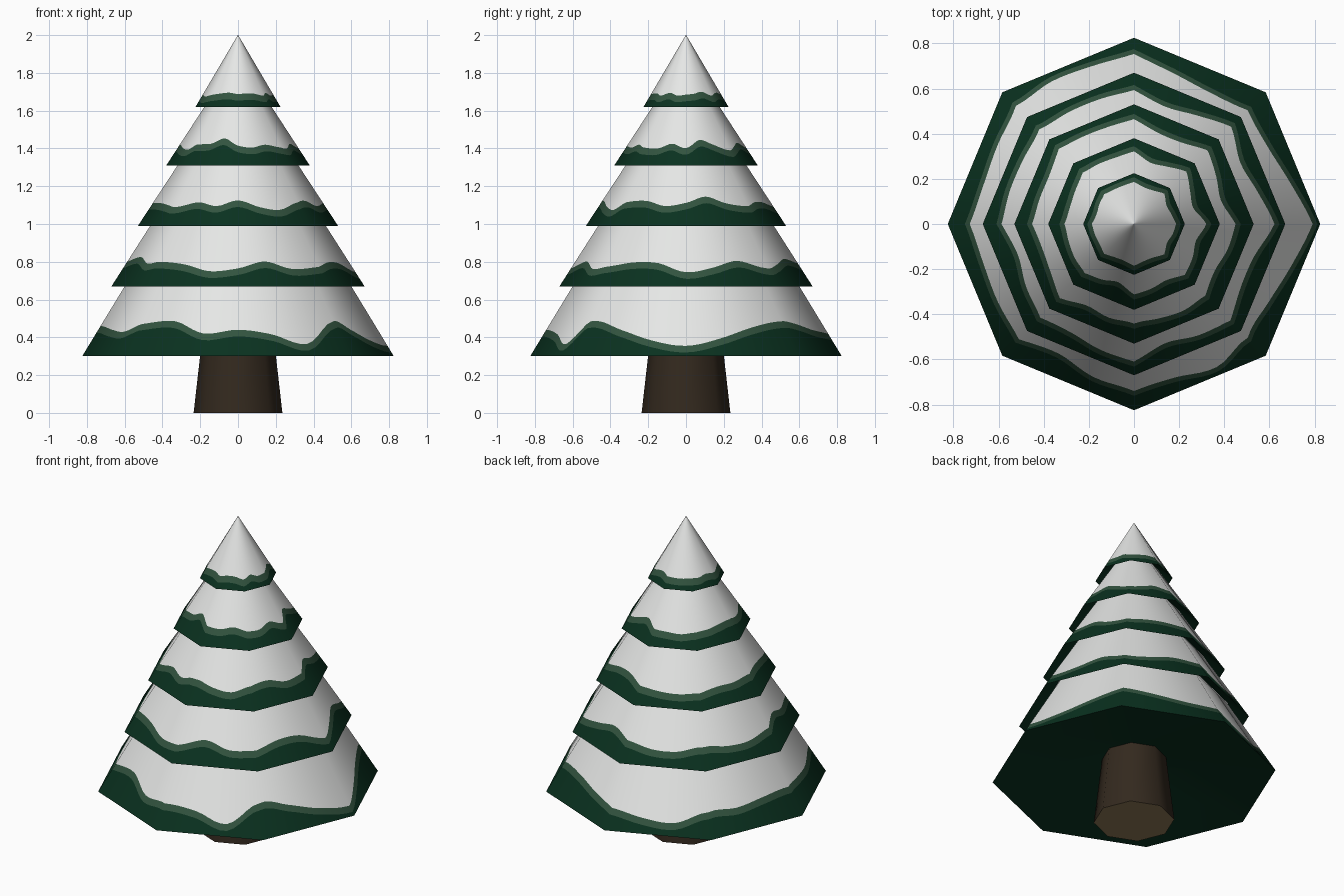
import bpy, math

if "Cube" in bpy.data.objects:
    bpy.data.objects.remove(bpy.data.objects["Cube"])

def material(name, rgb):
    m = bpy.data.materials.new(name)
    m.diffuse_color = (*rgb, 1)
    m.use_nodes = True
    m.node_tree.nodes["Principled BSDF"].inputs["Base Color"].default_value = m.diffuse_color
    return m

GREEN = material("dark_green", (0.003, 0.031, 0.014))
FROST = material("frosted_green", (0.032, 0.088, 0.050))
SNOW = material("snow_white", (0.80, 0.81, 0.80))
BARK = material("bark_brown", (0.033, 0.022, 0.013))
WOOD = material("cut_wood", (0.27, 0.19, 0.09))

SUB = 5                 # columns between two snow-line control points
COLS = 24 * SUB

def octagon(theta, r):
    """Point on an octagon whose corners lie on the axes and diagonals."""
    f = math.cos(math.pi / 8) / math.cos(theta % (math.pi / 4) - math.pi / 8)
    return r * f * math.cos(theta), r * f * math.sin(theta)

def wave(pts, i):
    """Closed smooth curve through the control heights."""
    k, t = i // SUB, (i % SUB) / SUB
    a, b, c, d = (pts[(k + j) % 24] for j in (-1, 0, 1, 2))
    return b + 0.5 * t * (c - a + t * (2*a - 5*b + 4*c - d + t * (3*(b - c) + d - a)))

def make_object(name, verts, faces, mats, ids, normals):
    me = bpy.data.meshes.new(name)
    me.from_pydata(verts, [], faces)
    for m in mats:
        me.materials.append(m)
    for p, i in zip(me.polygons, ids):
        p.material_index = i
        p.use_smooth = True
    me.update()
    me.normals_split_custom_set([normals[l.vertex_index] for l in me.loops])
    ob = bpy.data.objects.new(name, me)
    bpy.context.collection.objects.link(ob)

def tier(name, z0, r0, z1, r1, line, tuck=0.09, run=0.12, rise=0.09):
    """Octagonal tier: green hem, frosted edge and snow split along a wavy line.
    Its top tucks under the next tier; its underside slopes up inside."""
    verts, normals, faces, ids = [], [], [], []
    slope = (r0 - r1) / (z1 - z0)
    k = 1 / math.hypot(1, slope)
    for i in range(COLS):
        th = 2 * math.pi * i / COLS
        h = z0 + wave(line, i) / 1000
        for z in (z0, h - 0.035, h, z1 + tuck):
            verts.append((*octagon(th, r0 - slope * (z - z0)), z))
            normals.append((math.cos(th) * k, math.sin(th) * k, slope * k))
    for i in range(COLS):
        a, b = 4 * i, 4 * ((i + 1) % COLS)
        for j in range(3):
            faces.append((a + j, b + j, b + j + 1, a + j + 1))
            ids.append(j)
    # recessed underside
    n = len(verts)
    k = 1 / math.hypot(run, rise)
    for i in range(8):
        th = i * math.pi / 4
        for r, z in ((r0, z0), (r0 - run, z0 + rise)):
            verts.append((*octagon(th, r), z))
            normals.append((-math.cos(th) * rise * k, -math.sin(th) * rise * k, -run * k))
    for i in range(8):
        a, b = n + 2 * i, n + 2 * ((i + 1) % 8)
        faces.append((a, a + 1, b + 1, b))
        ids.append(0)
    make_object(name, verts, faces, (GREEN, FROST, SNOW), ids, normals)

# snow line above each hem, in thousandths, every 15 degrees from +x
tier("bottom_tier", 0.30, 0.825, 0.67, 0.60,
     [55, 95, 150, 185, 170, 140, 118, 80, 70, 140, 125, 142,
      160, 140, 130, 170, 185, 120, 140, 115, 65, 185, 140, 85],
     run=0.64, rise=0.12)
tier("second_tier", 0.67, 0.67, 0.99, 0.465,
     [75, 100, 135, 95, 115, 145, 120, 85, 85, 120, 95, 92,
      130, 155, 120, 130, 115, 80, 95, 132, 92, 103, 127, 122])
tier("third_tier", 0.99, 0.53, 1.31, 0.32,
     [122, 155, 120, 105, 125, 125, 100, 80, 75, 90, 100, 100,
      120, 120, 110, 100, 125, 105, 135, 100, 85, 125, 132, 105])
tier("fourth_tier", 1.31, 0.38, 1.62, 0.178,
     [92, 135, 110, 80, 100, 120, 90, 80, 75, 90, 90, 100,
      110, 90, 85, 110, 115, 143, 105, 95, 110, 95, 90, 115])
tier("top_tier", 1.62, 0.225, 2.0, 0.001,
     [65, 70, 80, 60, 70, 75, 65, 60, 60, 65, 60, 70,
      65, 55, 60, 65, 72, 75, 68, 72, 70, 60, 75, 60], tuck=0)

# tapered trunk with a pale cut end
verts, normals, faces = [], [], []
for r, z in ((0.235, 0), (0.186, 0.43), (0.235, 0)):
    for i in range(8):
        th = i * math.pi / 4
        verts.append((*octagon(th, r), z))
        normals.append((math.cos(th), math.sin(th), 0.1))
for i in range(8):
    j = (i + 1) % 8
    faces.append((i, j, j + 8, i + 8))
normals[16:] = [(0, 0, -1)] * 8
faces.append(tuple(range(23, 15, -1)))
make_object("trunk", verts, faces, (BARK, WOOD), [0] * 8 + [1], normals)
